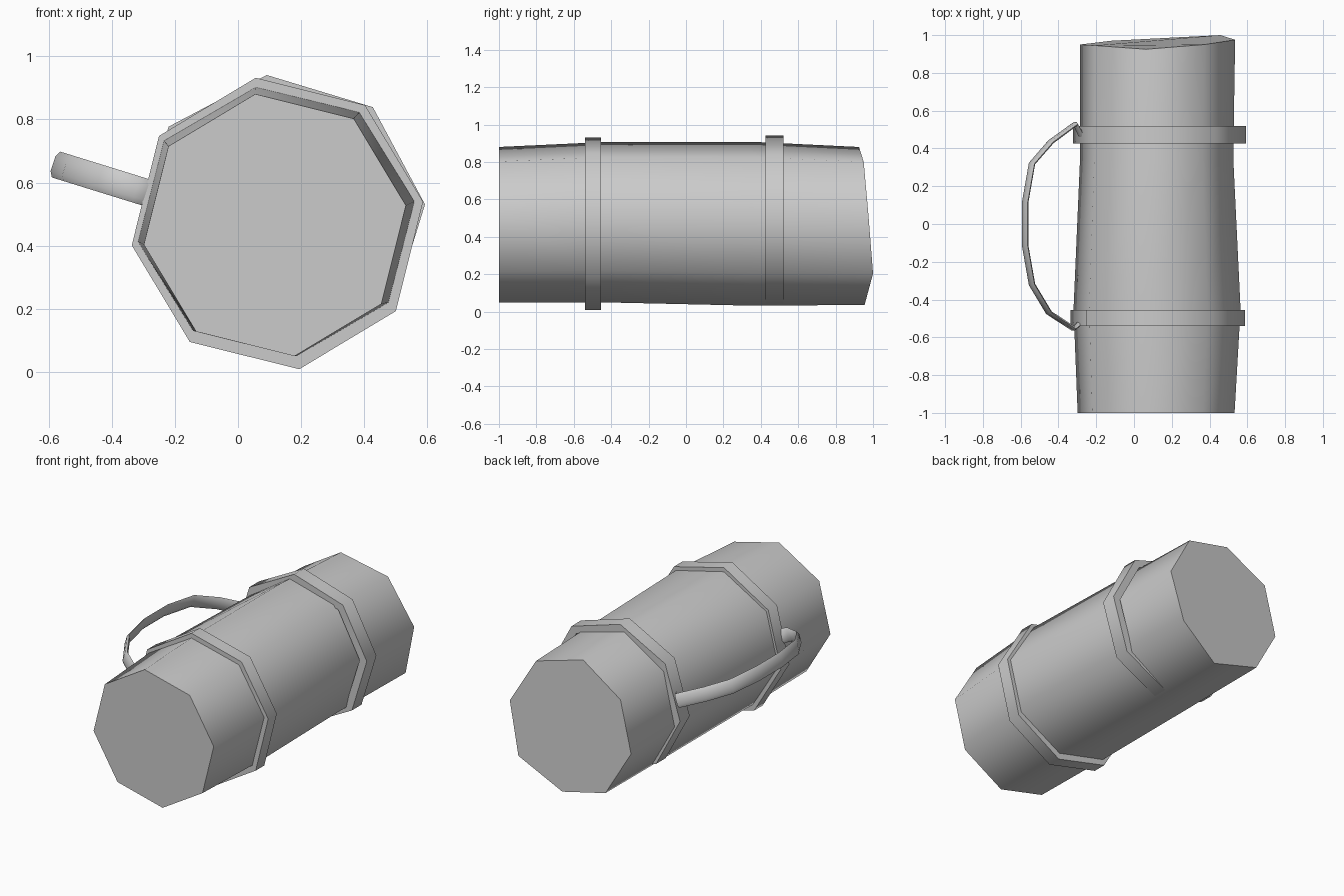
import bpy, bmesh
from math import sin, cos, radians
from mathutils import Vector

if "Cube" in bpy.data.objects:
    bpy.data.objects.remove(bpy.data.objects["Cube"], do_unlink=True)

grey = bpy.data.materials.new("plain grey")
grey.use_nodes = True
GREY = (0.6, 0.6, 0.6, 1)
grey.diffuse_color = GREY
grey.node_tree.nodes["Principled BSDF"].inputs["Base Color"].default_value = GREY


def octagon(y, cx, cz, rx, rz, turn=98.5):
    """Eight points around the y axis, clockwise from the top."""
    angles = [radians(turn - 45 * k) for k in range(8)]
    return [Vector((cx + rx * cos(a), y, cz + rz * sin(a))) for a in angles]


def loft(name, loops, closed=False, angle=60):
    """Skin a row of equal loops; cap the ends, or join last to first."""
    bm = bmesh.new()
    rows = [[bm.verts.new(p) for p in loop] for loop in loops]
    n = len(rows[0])
    pairs = list(zip(rows, rows[1:]))
    if closed:
        pairs.append((rows[-1], rows[0]))
    else:
        bm.faces.new(rows[0])
        bm.faces.new(rows[-1])
    for a, b in pairs:
        for i in range(n):
            j = (i + 1) % n
            bm.faces.new((a[i], a[j], b[j], b[i]))
    bmesh.ops.recalc_face_normals(bm, faces=bm.faces)
    mesh = bpy.data.meshes.new(name)
    bm.to_mesh(mesh)
    bm.free()
    mesh.materials.append(grey)
    obj = bpy.data.objects.new(name, mesh)
    bpy.context.collection.objects.link(obj)
    bpy.ops.object.select_all(action="DESELECT")
    obj.select_set(True)
    bpy.context.view_layer.objects.active = obj
    bpy.ops.object.shade_smooth_by_angle(angle=radians(angle))
    return obj


# Log body: slightly bulged, with an unevenly cut back end
back = octagon(0, 0.125, 0.458, 0.415, 0.427)
for p, y in zip(back, (0.925, 0.95, 0.975, 1.0, 0.955, 0.97, 0.95, 0.945)):
    p.y = y
loft("body", [
    octagon(-1, 0.117, 0.465, 0.42, 0.42),
    octagon(-0.45, 0.122, 0.478, 0.447, 0.433),
    octagon(0.35, 0.12, 0.47, 0.41, 0.443),
    back,
])


# Bands wrapped round the body
def band(name, y0, y1, cx, cz, rx, rz, turn):
    inset = 0.05
    inner = (cx, cz, rx - inset, rz - inset, turn)
    outer = (cx, cz, rx, rz, turn)
    loft(name, [octagon(y0, *inner), octagon(y0, *outer),
                octagon(y1, *outer), octagon(y1, *inner)], closed=True)


band("front_band", -0.54, -0.455, 0.125, 0.47, 0.467, 0.467, 98.5)
band("back_band", 0.425, 0.52, 0.135, 0.487, 0.46, 0.456, 95.5)

# Curved strap handle on the right side, hooked at both ends
path = [(-0.27, 0.45), (-0.31, 0.53), (-0.44, 0.435), (-0.54, 0.32), (-0.577, 0.11),
        (-0.577, -0.11), (-0.54, -0.32), (-0.45, -0.47), (-0.32, -0.555), (-0.27, -0.51)]
points = [Vector((x, y, 0.565 - 0.31 * (x + 0.28))) for x, y in path]
wide = Vector((0.31, 0, 0.95)).normalized()
lens = [(-0.043, 0), (-0.025, 0.01), (0.025, 0.01),
        (0.043, 0), (0.025, -0.01), (-0.025, -0.01)]
loops = []
for i, p in enumerate(points):
    along = points[min(i + 1, len(points) - 1)] - points[max(i - 1, 0)]
    thin = along.cross(wide).normalized()
    loops.append([p + wide * w + thin * t for w, t in lens])
loft("handle", loops, angle=80)
